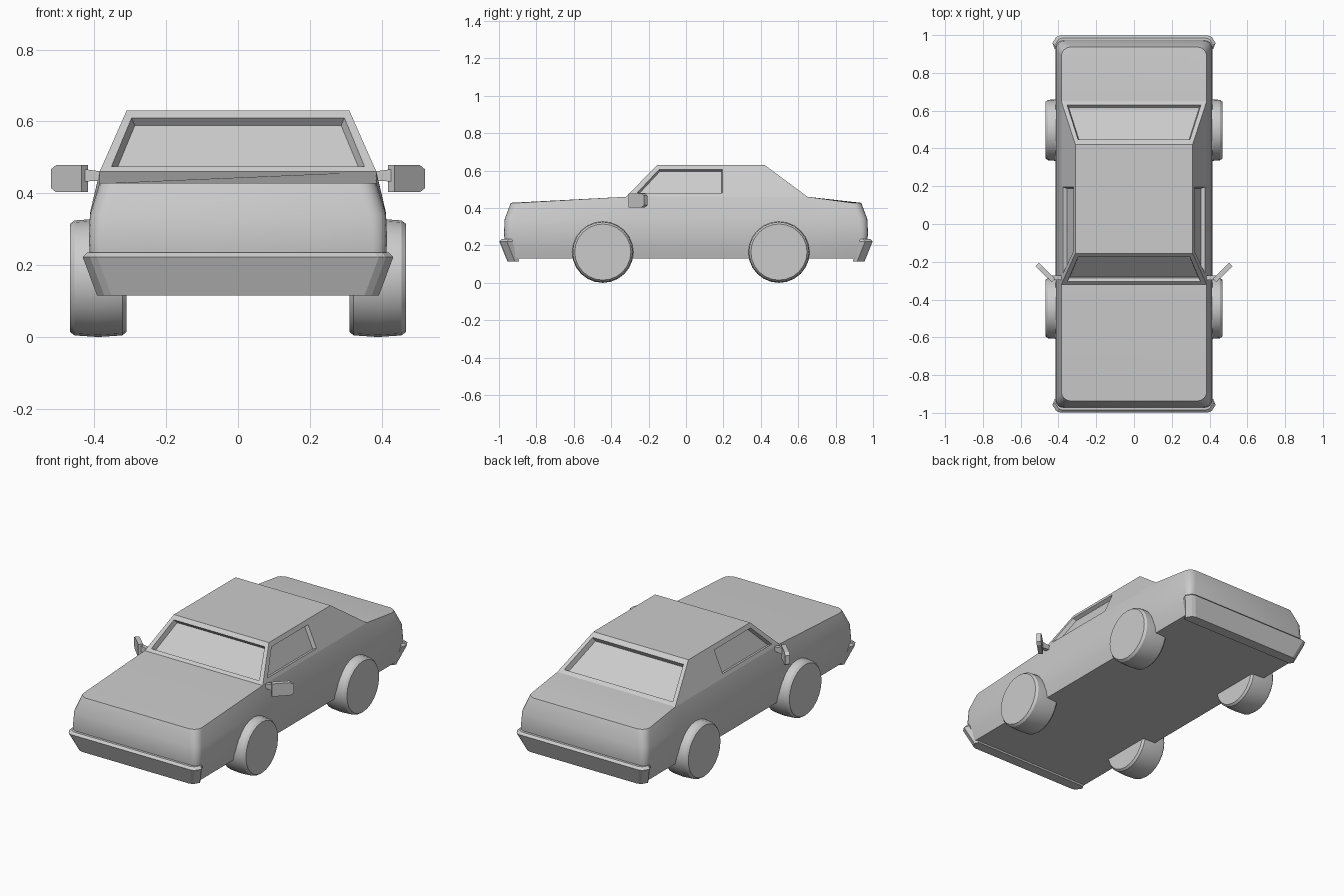
import bpy, bmesh, math
from mathutils import Vector, Matrix

if "Cube" in bpy.data.objects:
    bpy.data.objects.remove(bpy.data.objects["Cube"])


def finish(bm, name, smooth=None):
    bmesh.ops.remove_doubles(bm, verts=bm.verts, dist=1e-5)
    bmesh.ops.recalc_face_normals(bm, faces=bm.faces)
    mesh = bpy.data.meshes.new(name)
    bm.to_mesh(mesh)
    bm.free()
    ob = bpy.data.objects.new(name, mesh)
    bpy.context.collection.objects.link(ob)
    if smooth:
        bpy.ops.object.select_all(action='DESELECT')
        ob.select_set(True)
        bpy.context.view_layer.objects.active = ob
        bpy.ops.object.shade_smooth_by_angle(angle=math.radians(smooth))
    return ob


def loft(bm, rings, cap_top=True):
    vs = [[bm.verts.new(p) for p in r] for r in rings]
    n = len(vs[0])
    for a, b in zip(vs, vs[1:]):
        for i in range(n):
            bm.faces.new((a[i], a[(i + 1) % n], b[(i + 1) % n], b[i]))
    bm.faces.new(vs[0][::-1])
    if cap_top:
        bm.faces.new(vs[-1])
    return vs


COWL, DECK = -0.32, 0.65      # where the cabin meets hood and trunk
SHOULDER, ROOF = 0.46, 0.63


# Lower body: stacked rounded outlines, split at cowl and deck
def outline(w, l, r, z, z_end):
    def corner(sx, sy):
        pts = []
        for k in range(5):
            a = k * math.pi / 8
            pts.append((sx * (w - r + r * math.cos(a)), sy * (l - r + r * math.sin(a)), z_end))
        return pts
    return ([(-w, COWL, z)] + corner(-1, -1) + corner(1, -1)[::-1] + [(w, COWL, z), (w, DECK, z)]
            + corner(1, 1) + corner(-1, 1)[::-1] + [(-w, DECK, z)])


bm = bmesh.new()
rings = [outline(0.392, 0.945, 0.03, 0.13, 0.13),
         outline(0.410, 0.968, 0.035, 0.20, 0.20),
         outline(0.415, 0.973, 0.04, 0.265, 0.265),
         outline(0.412, 0.970, 0.045, 0.345, 0.34),
         outline(0.385, 0.937, 0.05, SHOULDER, 0.428)]
top = loft(bm, rings, cap_top=False)[-1]
bm.faces.new(top[:12])
bm.faces.new(top[12:])
bm.faces.new((top[0], top[11], top[12], top[23]))
finish(bm, "lower_body", 30)


# Cabin: tapered block with recessed windows
def recess(bm, outer, inner, depth):
    outer, inner = [Vector(p) for p in outer], [Vector(p) for p in inner]
    n = (outer[1] - outer[0]).cross(outer[3] - outer[0]).normalized()
    mid = sum(inner, Vector()) / 4
    if n.dot(mid - Vector((0, 0.15, 0.45))) < 0:
        n = -n
    pane = [p + (mid - p) * 0.03 - n * depth for p in inner]
    rows = [[bm.verts.new(p) for p in r] for r in (outer, inner, pane)]
    for a, b in zip(rows, rows[1:]):
        for i in range(4):
            j = (i + 1) % 4
            bm.faces.new((a[i], a[j], b[j], b[i]))
    bm.faces.new(rows[2])


def at(z, low, high):
    return low + (high - low) * (z - SHOULDER) / (ROOF - SHOULDER)


WB, WT, FT, BT = 0.385, 0.31, -0.155, 0.42
bm = bmesh.new()
for lo, hi, z0, z1, w0, w1 in ((COWL, FT, 0.475, 0.61, 0.352, 0.296),
                               (DECK, BT, 0.475, 0.61, 0.354, 0.296)):
    y0, y1 = at(z0, lo, hi), at(z1, lo, hi)
    recess(bm, [(-WB, lo, SHOULDER), (WB, lo, SHOULDER), (WT, hi, ROOF), (-WT, hi, ROOF)],
           [(-w0, y0, z0), (w0, y0, z0), (w1, y1, z1), (-w1, y1, z1)], 0.028)
for s in (-1, 1):
    win = [(-0.262, 0.48), (0.195, 0.48), (0.195, 0.605), (-0.145, 0.605)]
    recess(bm, [(s * WB, COWL, SHOULDER), (s * WB, DECK, SHOULDER), (s * WT, BT, ROOF), (s * WT, FT, ROOF)],
           [(s * at(z, WB, WT), y, z) for y, z in win], 0.022)
for lo, hi, w, z in ((FT, BT, WT, ROOF), (COWL, DECK, WB, SHOULDER)):
    bm.faces.new([bm.verts.new(p) for p in ((-w, lo, z), (w, lo, z), (w, hi, z), (-w, hi, z))])
finish(bm, "cabin")

# Bumpers: wrap-around wedges with cut corners
for name, s in (("front_bumper", -1), ("rear_bumper", 1)):
    bm = bmesh.new()
    rings = []
    for w, yo, yi, z in ((0.392, 0.955, 0.893, 0.115), (0.432, 0.998, 0.928, 0.222), (0.42, 0.985, 0.93, 0.235)):
        half = [(w - 0.012, yi), (w, yo - 0.04), (w - 0.02, yo - 0.008), (w - 0.04, yo)]
        pts = half + [(-x, y) for x, y in half[::-1]]
        rings.append([(x, s * y, z) for x, y in pts])
    loft(bm, rings)
    finish(bm, name)

# Wheels: wide cylinders with chamfered rims
for end, y in (("front", -0.445), ("rear", 0.497)):
    for side, s in (("left", -1), ("right", 1)):
        bm = bmesh.new()
        rings = []
        for x, r in ((0.31, 0.150), (0.322, 0.160), (0.39, 0.1645), (0.455, 0.160), (0.468, 0.150)):
            rings.append([(s * x, y + r * math.cos(k * math.pi / 12), 0.1645 + r * math.sin(k * math.pi / 12))
                          for k in range(24)])
        loft(bm, rings)
        finish(bm, f"{end}_{side}_wheel", 30)

# Door mirrors: angled rounded housing on a tapered stalk
for side, s in (("left", -1), ("right", 1)):
    bm = bmesh.new()
    a, b = Vector((0.427, -0.298)), Vector((0.512, -0.215))
    d = (b - a).normalized()
    n = Vector((d.y, -d.x)) * 0.013
    length = (b - a).length
    shape = [(0, 0.403), (length - 0.02, 0.403), (length, 0.415), (length, 0.466),
             (length - 0.02, 0.478), (0, 0.478)]
    loft(bm, [[(s * (a + d * t + n * k).x, (a + d * t + n * k).y, z) for t, z in shape] for k in (-1, 1)])
    sections = []
    for x, y, h, z in ((0.375, -0.285, 0.012, 0.448), (0.435, -0.285, 0.018, 0.45)):
        sections.append([(s * x, y + i * 0.012, z + j * h) for i, j in ((-1, -1), (1, -1), (1, 1), (-1, 1))])
    loft(bm, sections)
    finish(bm, f"{side}_door_mirror")
